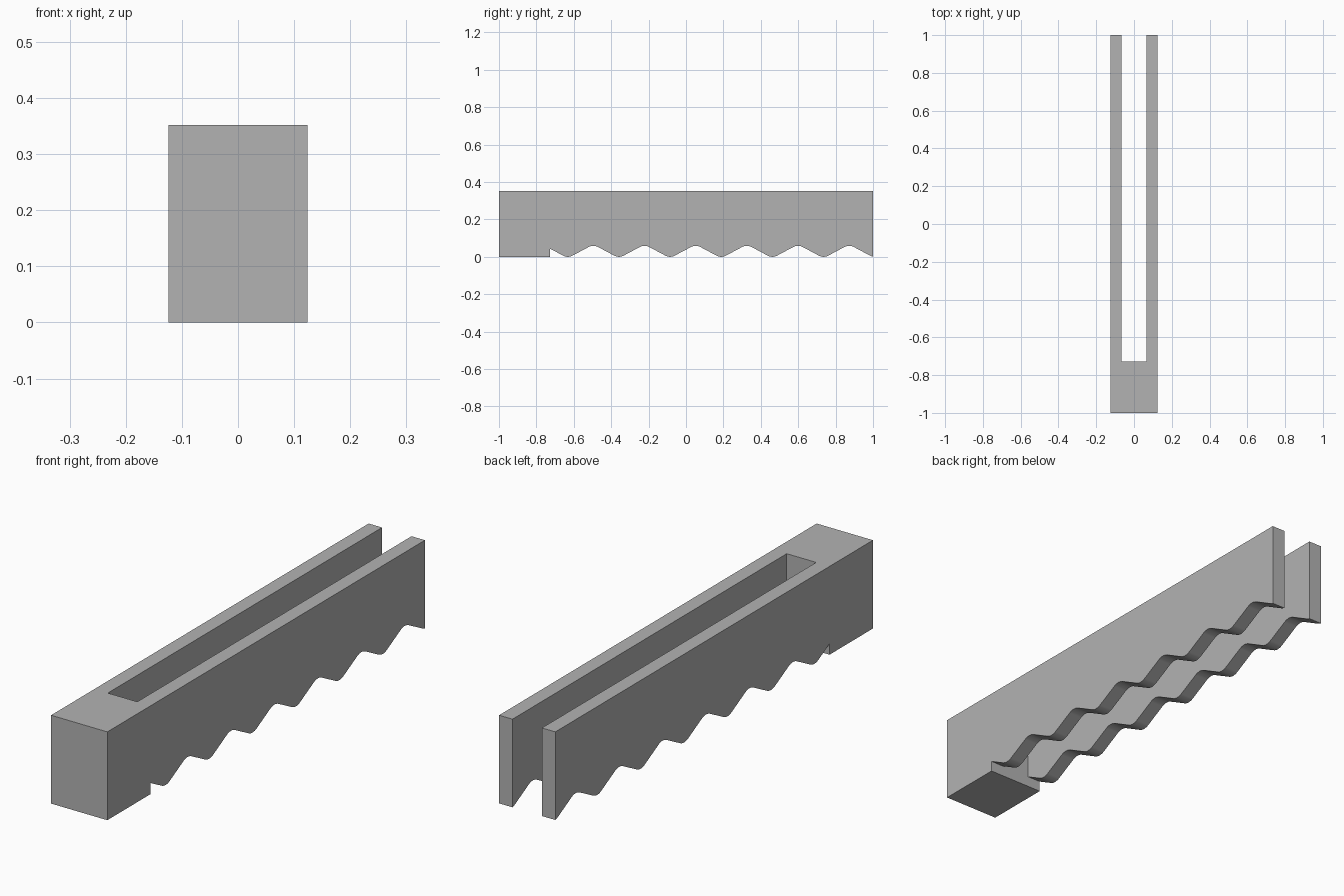
import bpy
import bmesh
import math

cube = bpy.data.objects.get("Cube")
if cube:
    bpy.data.objects.remove(cube, do_unlink=True)

HALF_WIDTH, HEIGHT = 0.124, 0.352
SLOT_HALF, BLOCK_END = 0.065, -0.727
PERIOD, FIRST_TROUGH = 0.2735, -0.632
WAVE_HEIGHT, ROUND = 0.059, 0.026

grey = bpy.data.materials.new("mid grey")
grey.use_nodes = True
colour = (0.45, 0.45, 0.45, 1)
grey.diffuse_color = colour
grey.node_tree.nodes["Principled BSDF"].inputs["Base Color"].default_value = colour


def wave(y):
    """Height of the underside: straight ramps with rounded tips."""
    half = PERIOD / 2
    d = abs((y - FIRST_TROUGH + half) % PERIOD - half)
    slope = WAVE_HEIGHT / (half - ROUND)
    sag = slope * ROUND / 2
    if d < ROUND:
        return sag * (d / ROUND) ** 2
    if d > half - ROUND:
        return WAVE_HEIGHT - sag * ((half - d) / ROUND) ** 2
    return sag + slope * (d - ROUND)


def extrude_profile(name, profile, half):
    """Solid from a side profile of (y, z) points, spanning -half to half in x."""
    bm = bmesh.new()
    face = bm.faces.new([bm.verts.new((-half, y, z)) for y, z in profile])
    grown = bmesh.ops.extrude_face_region(bm, geom=[face])["geom"]
    moved = [v for v in grown if isinstance(v, bmesh.types.BMVert)]
    bmesh.ops.translate(bm, verts=moved, vec=(2 * half, 0, 0))
    bmesh.ops.recalc_face_normals(bm, faces=bm.faces)
    mesh = bpy.data.meshes.new(name)
    bm.to_mesh(mesh)
    bm.free()
    mesh.materials.append(grey)
    obj = bpy.data.objects.new(name, mesh)
    bpy.context.collection.objects.link(obj)
    return obj


# Wavy underside: samples across each rounded tip, ramps left straight
ys = {BLOCK_END, 1.0}
for i in range(14):
    tip = FIRST_TROUGH + (i - 1) * PERIOD / 2
    for k in range(-4, 5):
        y = tip + ROUND * k / 4
        if BLOCK_END + 0.002 < y < 0.998:
            ys.add(y)
underside = [(y, wave(y)) for y in sorted(ys)]

# Solid end block and wavy bar in one profile
profile = [(1, HEIGHT), (-1, HEIGHT), (-1, 0), (BLOCK_END, 0)] + underside
body = extrude_profile("forked_bar", profile, HALF_WIDTH)

# Slot splitting the bar into two arms
slot = extrude_profile(
    "slot_cutter", [(BLOCK_END, -1), (2, -1), (2, 1), (BLOCK_END, 1)], SLOT_HALF)
slot.hide_render = True
cut = body.modifiers.new("slot", 'BOOLEAN')
cut.operation = 'DIFFERENCE'
cut.solver = 'EXACT'
cut.object = slot
bpy.ops.object.select_all(action='DESELECT')
body.select_set(True)
bpy.context.view_layer.objects.active = body
bpy.ops.object.modifier_apply(modifier=cut.name)
bpy.data.objects.remove(slot, do_unlink=True)

# Smooth the wave tips, keep the box edges crisp
bpy.ops.object.shade_smooth_by_angle(angle=math.radians(25))
